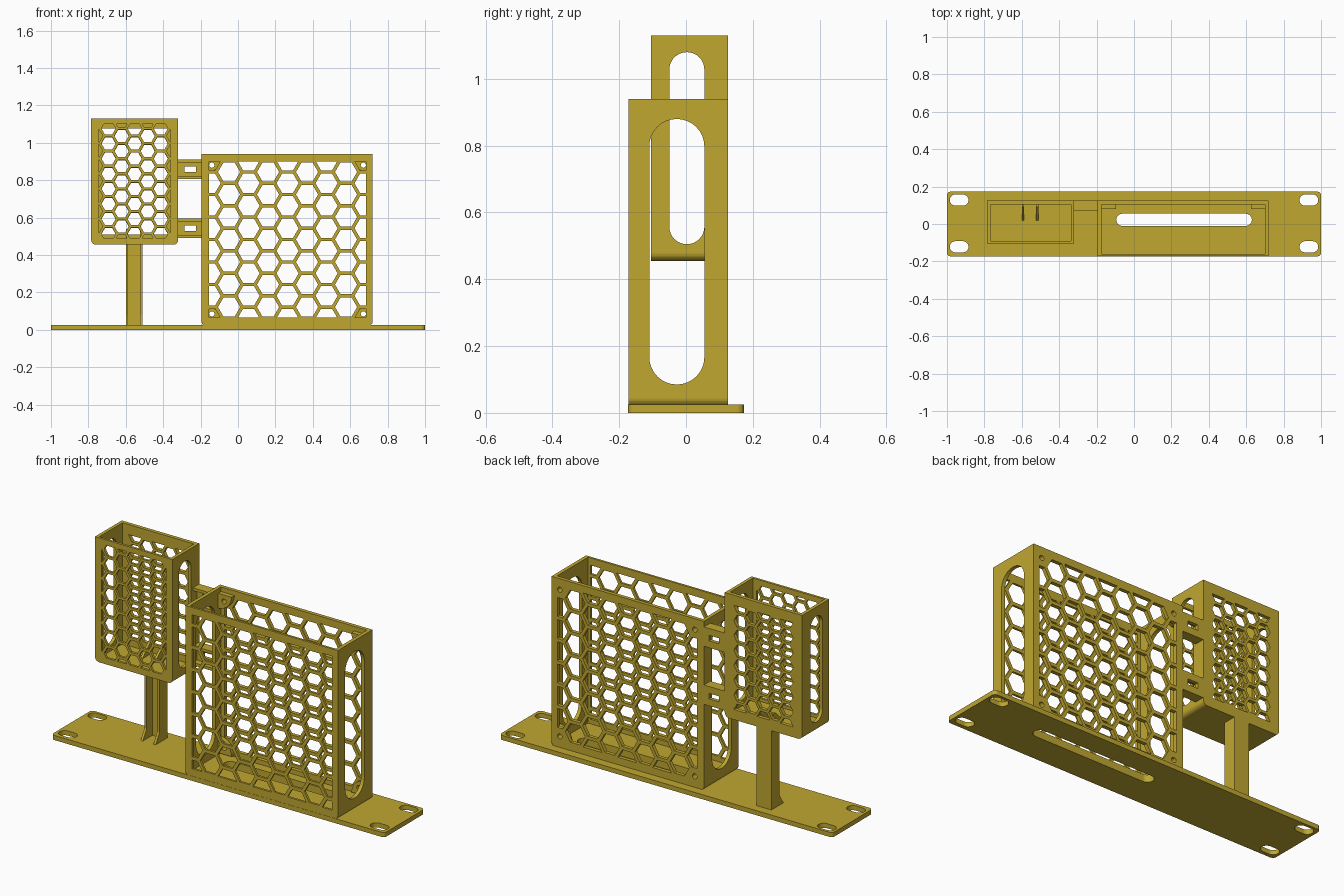
import bpy, bmesh, math
from mathutils import Vector

if "Cube" in bpy.data.objects:
    bpy.data.objects.remove(bpy.data.objects["Cube"])

mat = bpy.data.materials.new("mustard_plastic")
mat.diffuse_color = (0.53, 0.39, 0.03, 1)
mat.use_nodes = True
mat.node_tree.nodes["Principled BSDF"].inputs["Base Color"].default_value = mat.diffuse_color


def rect(x0, x1, y0, y1):
    return [(x0, y0), (x1, y0), (x1, y1), (x0, y1)]


def arc(cx, cy, r, a0, a1, n=8):
    return [(cx + r * math.cos(math.radians(a0 + (a1 - a0) * i / n)),
             cy + r * math.sin(math.radians(a0 + (a1 - a0) * i / n))) for i in range(n + 1)]


def capsule(x0, x1, y0, y1):
    # Slot with round ends along its longer direction
    if x1 - x0 > y1 - y0:
        r, cy = (y1 - y0) / 2, (y0 + y1) / 2
        return arc(x1 - r, cy, r, -90, 90, 16) + arc(x0 + r, cy, r, 90, 270, 16)
    r, cx = (x1 - x0) / 2, (x0 + x1) / 2
    return arc(cx, y1 - r, r, 0, 180, 16) + arc(cx, y0 + r, r, 180, 360, 16)


def circle(cx, cy, r):
    return arc(cx, cy, r, 0, 360, 16)[:-1]


def clip(poly, x0, x1, y0, y1):
    # Cut a convex polygon down to a rectangle
    for ax, lim, s in ((0, x0, 1), (0, x1, -1), (1, y0, 1), (1, y1, -1)):
        out = []
        for i, p in enumerate(poly):
            q = poly[i - 1]
            dp, dq = s * (p[ax] - lim), s * (q[ax] - lim)
            if dp * dq < 0:
                t = dq / (dq - dp)
                out.append((q[0] + t * (p[0] - q[0]), q[1] + t * (p[1] - q[1])))
            if dp >= 0:
                out.append(p)
        poly = out
        if not poly:
            break
    return poly


def area(p):
    return abs(sum(p[i - 1][0] * p[i][1] - p[i][0] * p[i - 1][1] for i in range(len(p)))) / 2


def honeycomb(win, pitch, wall, skip=0.0):
    # Flat-topped hexagon holes clipped to a window
    x0, x1, z0, z1 = win
    cx, cz = (x0 + x1) / 2, (z0 + z1) / 2
    row = pitch * math.sqrt(3)
    r = pitch - wall / math.sqrt(3)
    corners = [Vector((x, z)) for x in (x0, x1) for z in (z0, z1)]
    holes = []
    for k in range(-8, 9):
        for j in range(-8, 9):
            c = Vector((cx + 1.5 * pitch * k, cz + row * (j + (0 if k % 2 else 0.5))))
            if min((c - q).length for q in corners) < skip:
                continue
            h = clip([(c.x + r * math.cos(math.pi / 3 * i), c.y + r * math.sin(math.pi / 3 * i))
                      for i in range(6)], x0, x1, z0, z1)
            if len(h) > 2 and area(h) > 0.0002:
                holes.append(h)
    return holes


def plate(name, plane, outline, w0, w1, holes=()):
    # Extrude an outline with holes from w0 to w1 across the given plane
    cu = bpy.data.curves.new(name, 'CURVE')
    cu.dimensions, cu.fill_mode, cu.extrude = '2D', 'BOTH', (w1 - w0) / 2
    for loop in [outline, *holes]:
        sp = cu.splines.new('POLY')
        sp.points.add(len(loop) - 1)
        for p, (u, v) in zip(sp.points, loop):
            p.co = (u, v, 0, 1)
        sp.use_cyclic_u = True
    tmp = bpy.data.objects.new(name + "_curve", cu)
    bpy.context.collection.objects.link(tmp)
    dg = bpy.context.evaluated_depsgraph_get()
    me = bpy.data.meshes.new_from_object(tmp.evaluated_get(dg))
    bpy.data.objects.remove(tmp)
    for v in me.vertices:
        a, b, w = v.co.x, v.co.y, v.co.z + (w0 + w1) / 2
        v.co = {'XY': (a, b, w), 'XZ': (a, w, b), 'YZ': (w, a, b)}[plane]
    bm = bmesh.new()
    bm.from_mesh(me)
    bmesh.ops.remove_doubles(bm, verts=bm.verts, dist=1e-5)
    bmesh.ops.recalc_face_normals(bm, faces=bm.faces)
    for f in bm.faces:
        f.smooth = False
        f.material_index = 0
    bm.to_mesh(me)
    bm.free()
    me.materials.clear()
    me.materials.append(mat)
    ob = bpy.data.objects.new(name, me)
    bpy.context.collection.objects.link(ob)
    return ob


def cut(ob, cutter):
    m = ob.modifiers.new("cut", 'BOOLEAN')
    m.operation, m.solver, m.object = 'DIFFERENCE', 'EXACT', cutter
    cutter.hide_render = True
    cutter.hide_viewport = True


def box_outline(x0, x1, z0, z1, r):
    return arc(x0 + r, z0 + r, r, 180, 270) + arc(x1 - r, z0 + r, r, 270, 360) + [(x1, z1), (x0, z1)]


def holder(name, x0, x1, y0, y1, z0, z1, t, front_t, slot, front_holes, back_holes):
    # Open-topped box: U-shaped shell, pierced front and back
    outer = box_outline(x0, x1, z0, z1, 0.025)
    plate(name + "_front", 'XZ', outer, y0, y0 + front_t, front_holes)
    plate(name + "_back", 'XZ', outer, y1 - 0.02, y1, back_holes)
    u = outer[:-2] + [(x1, z1), (x1 - t, z1), (x1 - t, z0 + t), (x0 + t, z0 + t), (x0 + t, z1), (x0, z1)]
    shell = plate(name + "_shell", 'XZ', u, y0 + front_t, y1 - 0.02)
    cut(shell, plate(name + "_side_cutter", 'YZ', capsule(*slot), x0 - 0.05, x1 + 0.05))
    return shell


# Base plate with corner mounting slots and cable slot
cable = capsule(-0.095, 0.63, -0.01, 0.055)
slots = [capsule(sx * 0.935 - 0.05, sx * 0.935 + 0.05, y - 0.03, y + 0.03)
         for sx in (-1, 1) for y in (0.128, -0.122)]
c, h = 0.98, 0.153
base = arc(c, h, 0.02, 0, 90) + arc(-c, h, 0.02, 90, 180) + arc(-c, -h, 0.02, 180, 270) + arc(c, -h, 0.02, 270, 360)
plate("base_plate", 'XY', base, 0, 0.025, slots + [cable])

# Large holder
win = (-0.155, 0.685, 0.065, 0.9)
screws = [(x, z) for x in (-0.14, 0.67) for z in (0.085, 0.88)]
shell = holder("large_holder", -0.195, 0.72, -0.172, 0.125, 0.02, 0.94, 0.02, 0.012,
               (-0.11, 0.055, 0.085, 0.88), honeycomb(win, 0.0695, 0.018),
               honeycomb(win, 0.0695, 0.018, 0.07) + [circle(x, z, 0.014) for x, z in screws])
cut(shell, plate("cable_cutter", 'XY', cable, -0.05, 0.1))

# Screw bosses in the corners of the large holder
for x, z in screws:
    sx, sz = (1 if x < 0.2 else -1), (1 if z < 0.5 else -1)
    ox, oz = x - sx * 0.035, z - sz * 0.035
    quarter = [(ox, oz)] + [(ox + sx * a, oz + sz * b) for a, b in arc(0, 0, 0.08, 0, 90)]
    plate("screw_boss", 'XZ', quarter, 0.08, 0.106, [circle(x, z, 0.014)])

# Small holder
holder("small_holder", -0.785, -0.32, -0.105, 0.125, 0.455, 1.13, 0.018, 0.013,
       (-0.05, 0.055, 0.505, 1.08),
       honeycomb((-0.745, -0.36, 0.49, 1.1), 0.0465, 0.014),
       honeycomb((-0.73, -0.375, 0.51, 1.075), 0.0465, 0.014))

# Support post: back web and two flared ribs
plate("post_web", 'XZ', rect(-0.6, -0.51, 0.02, 0.46), 0.105, 0.125)
rib = [(0.11, 0.02), (0.02, 0.02), (0.055, 0.08), (0.055, 0.46), (0.02, 0.46),
       (0.02, 0.475), (0.09, 0.54), (0.11, 0.54)]
for x in (-0.6, -0.523):
    plate("post_rib", 'YZ', rib, x, x + 0.013)

# Slotted bridges between the two holders
for z0, z1 in ((0.805, 0.91), (0.49, 0.595)):
    zc = (z0 + z1) / 2
    plate("bridge_web", 'XZ', rect(-0.325, -0.19, z0, z1), 0.105, 0.125,
          [rect(-0.287, -0.225, zc - 0.015, zc + 0.015)])
    for a in (z0, z1 - 0.015):
        plate("bridge_flange", 'XZ', rect(-0.325, -0.19, a, a + 0.015), 0.07, 0.106)
